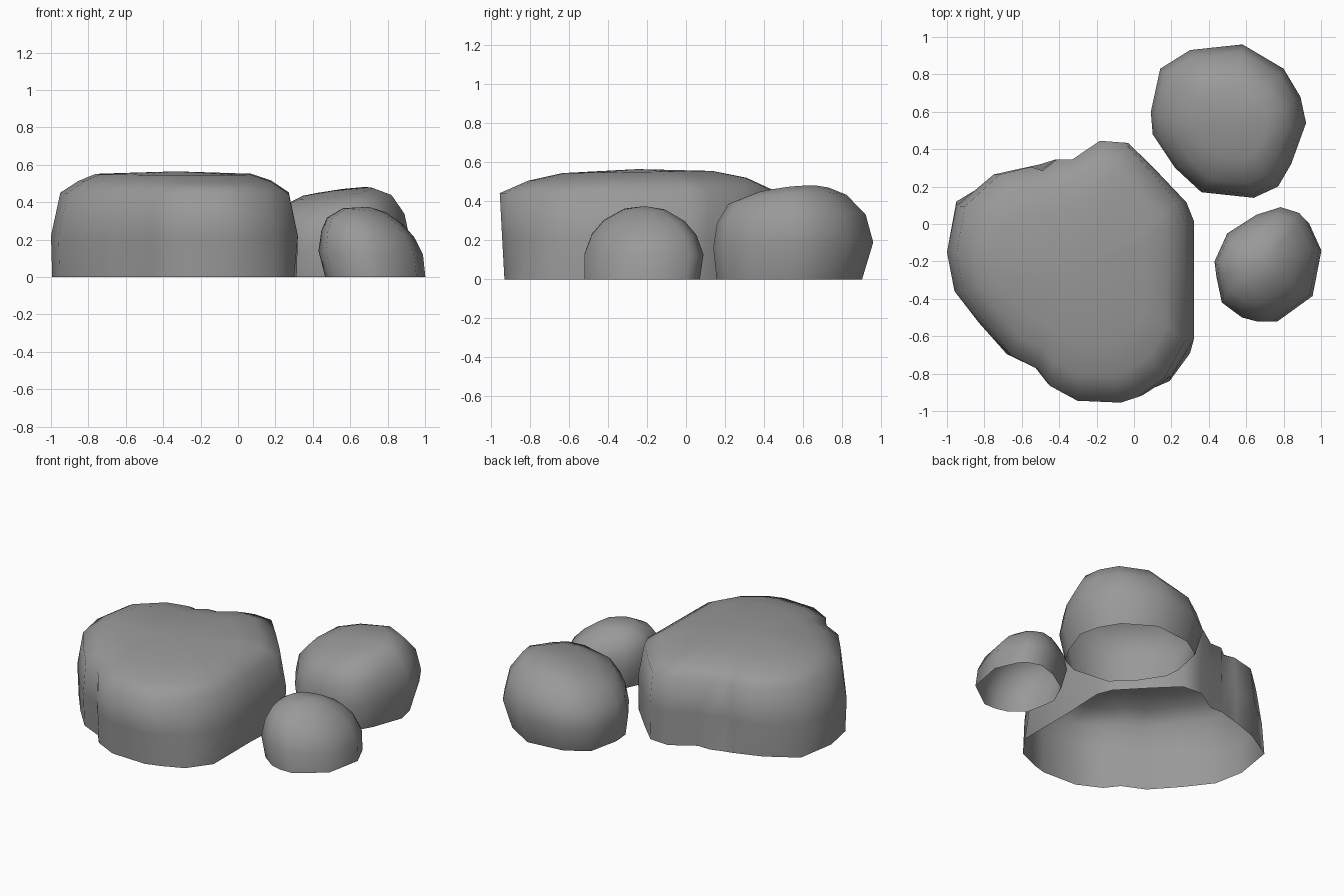
import bpy
import bmesh
from mathutils import Vector

cube = bpy.data.objects.get("Cube")
if cube:
    bpy.data.objects.remove(cube, do_unlink=True)

stone = bpy.data.materials.new("grey stone")
stone.use_nodes = True
GREY = (0.32, 0.32, 0.32, 1)
stone.diffuse_color = GREY
bsdf = stone.node_tree.nodes["Principled BSDF"]
bsdf.inputs["Base Color"].default_value = GREY
bsdf.inputs["Roughness"].default_value = 0.9


def build_rock(name, outline, centre, crown, layers, tilt, foot):
    """Loft scaled copies of an outline into an open-bottomed boulder.
    Each layer is (height, scale x, scale y, shift x, shift y);
    foot moves single points of the lowest layer."""
    bm = bmesh.new()
    mid = Vector(centre)
    rings = []
    for height, sx, sy, dx, dy in layers:
        ring = []
        for i, point in enumerate(outline):
            offset = Vector(point) - mid
            p = mid + Vector((offset.x * sx + dx, offset.y * sy + dy))
            if height == 0 and i in foot:
                p = Vector(foot[i])
            lean = (p - mid).dot(Vector(tilt)) * height / crown
            ring.append(bm.verts.new((p.x, p.y, height + lean)))
        rings.append(ring)
    n = len(outline)
    for low, high in zip(rings, rings[1:]):
        for i in range(n):
            j = (i + 1) % n
            bm.faces.new((low[i], low[j], high[j], high[i]))
    # Crown fan
    peak = bm.verts.new((mid.x, mid.y, crown))
    for i in range(n):
        bm.faces.new((rings[-1][i], rings[-1][(i + 1) % n], peak))
    for face in bm.faces:
        face.smooth = True
    mesh = bpy.data.meshes.new(name)
    bm.to_mesh(mesh)
    bm.free()
    mesh.materials.append(stone)
    rock = bpy.data.objects.new(name, mesh)
    bpy.context.collection.objects.link(rock)


# Large flat-topped boulder, outline counter-clockwise from its right side
build_rock(
    "large_boulder",
    [(.32, -.62), (.32, -.3), (.32, .02), (.28, .12), (.12, .29), (-.03, .44),
     (-.17, .45), (-.33, .35), (-.42, .35), (-.5, .29), (-.57, .31),
     (-.75, .27), (-.95, .1), (-1, -.15), (-.96, -.36), (-.83, -.53),
     (-.68, -.7), (-.53, -.77), (-.46, -.86), (-.3, -.94), (-.05, -.95),
     (.05, -.92), (.2, -.82)],
    (-.33, -.25), .565,
    [(0, .99, .98, 0, .005), (.22, 1, .99, 0, 0), (.45, .925, 1, 0, -.005),
     (.513, .78, .8, 0, 0), (.55, .63, .55, -.01, 0)],
    (0, .015),
    {0: (.3, -.69), 1: (.3, -.3), 8: (-.42, .345), 9: (-.5, .32),
     11: (-.75, .24), 12: (-.95, .12), 22: (.19, -.84)})

# Rounded boulder behind, leaning up to its far side
build_rock(
    "back_boulder",
    [(.92, .54), (.89, .68), (.8, .83), (.58, .96), (.3, .93), (.14, .83),
     (.09, .6), (.1, .48), (.22, .3), (.36, .17), (.64, .14), (.77, .2),
     (.84, .32)],
    (.5, .55), .46,
    [(0, .9, .91, -.01, -.02), (.17, 1, 1, 0, 0), (.3, .93, .93, 0, -.01),
     (.4, .74, .74, .01, -.03), (.445, .48, .46, .02, -.01)],
    (.15, .1), {})

# Small boulder on the right
build_rock(
    "small_boulder",
    [(1, -.13), (.93, .02), (.89, .06), (.79, .09), (.66, .05), (.5, -.05),
     (.43, -.2), (.44, -.28), (.47, -.42), (.58, -.5), (.66, -.52),
     (.75, -.52), (.95, -.38)],
    (.7, -.21), .375,
    [(0, .94, .97, .02, -.01), (.13, .98, 1, -.005, 0),
     (.23, .87, .88, -.02, 0), (.3, .7, .68, -.035, 0),
     (.355, .4, .36, -.03, 0)],
    (-.1, 0), {})
